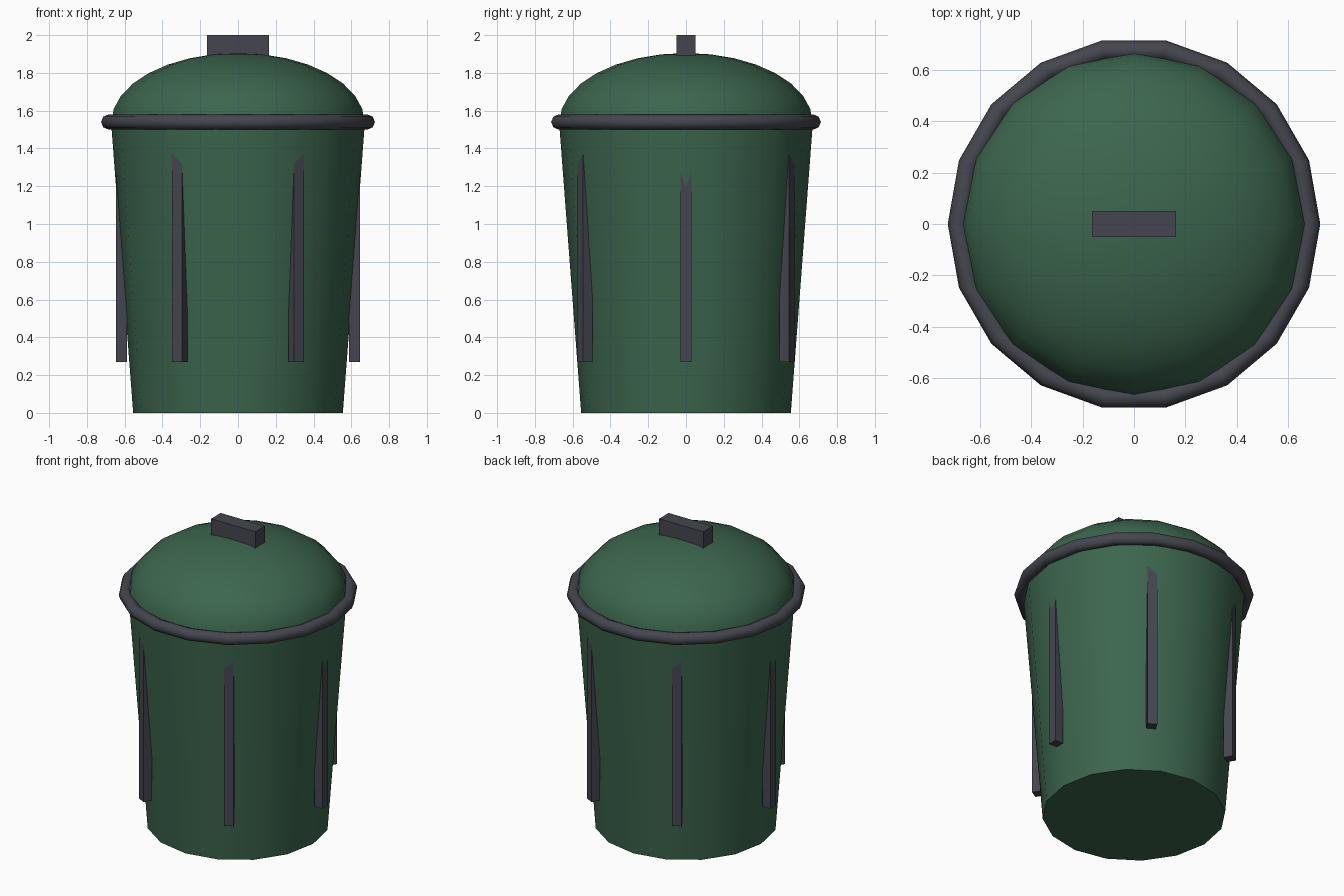
import bpy, bmesh
from math import sin, cos, pi, radians
from mathutils import Matrix, Vector

cube = bpy.data.objects.get("Cube")
if cube:
    bpy.data.objects.remove(cube, do_unlink=True)


def material(name, rgb):
    mat = bpy.data.materials.new(name)
    mat.use_nodes = True
    mat.diffuse_color = (*rgb, 1)
    mat.node_tree.nodes["Principled BSDF"].inputs["Base Color"].default_value = (*rgb, 1)
    return mat


green = material("dark_green", (0.045, 0.13, 0.075))
gray = material("charcoal_gray", (0.06, 0.062, 0.077))


def finish(name, bm, mat, smooth=None):
    bmesh.ops.recalc_face_normals(bm, faces=bm.faces[:])
    mesh = bpy.data.meshes.new(name)
    bm.to_mesh(mesh)
    bm.free()
    mesh.materials.append(mat)
    obj = bpy.data.objects.new(name, mesh)
    bpy.context.collection.objects.link(obj)
    if smooth:
        bpy.ops.object.select_all(action='DESELECT')
        obj.select_set(True)
        bpy.context.view_layer.objects.active = obj
        bpy.ops.object.shade_smooth_by_angle(angle=radians(smooth))
    return obj


def lathe(name, profile, sides, mat, smooth, closed=False):
    """Spin a list of (radius, z) points around the z axis."""
    bm = bmesh.new()
    verts = [bm.verts.new((r, 0, z)) for r, z in profile]
    pairs = list(zip(verts, verts[1:]))
    if closed:
        pairs.append((verts[-1], verts[0]))
    edges = [bm.edges.new(p) for p in pairs]
    bmesh.ops.spin(bm, geom=verts + edges, cent=(0, 0, 0), axis=(0, 0, 1),
                   angle=2 * pi, steps=sides, use_merge=True)
    bmesh.ops.remove_doubles(bm, verts=bm.verts[:], dist=0.0005)
    return finish(name, bm, mat, smooth)


def box(name, low, high, mat, turn=0):
    low, high = Vector(low), Vector(high)
    bm = bmesh.new()
    place = (Matrix.Rotation(turn, 4, 'Z') @ Matrix.Translation((low + high) / 2)
             @ Matrix.Diagonal((*(high - low), 1)))
    bmesh.ops.create_cube(bm, size=1, matrix=place)
    return finish(name, bm, mat)


# Tapered bin body with a flat bottom
lathe("bin_body", [(0, 0), (0.555, 0), (0.672, 1.54)], 16, green, 50)

# Domed lid: a flattened half sphere
STEPS = 8
dome = [(0.67 * cos(i * pi / 2 / STEPS), 1.54 + 0.365 * sin(i * pi / 2 / STEPS))
        for i in range(STEPS + 1)]
lathe("domed_lid", dome, 16, green, 50)

# Rolled rim where lid and body meet
ring = [(0.685 + 0.04 * cos(i * pi / 4), 1.54 + 0.04 * sin(i * pi / 4)) for i in range(8)]
lathe("rolled_rim", ring, 18, gray, 60, closed=True)

# Lid handle
box("lid_handle", (-0.163, -0.05, 1.885), (0.163, 0.05, 2), gray)

# Upright ribs that sink into the widening body
for i in range(6):
    box(f"side_rib_{i + 1}", (0.588, -0.03, 0.27), (0.646, 0.03, 1.38), gray, i * pi / 3)
